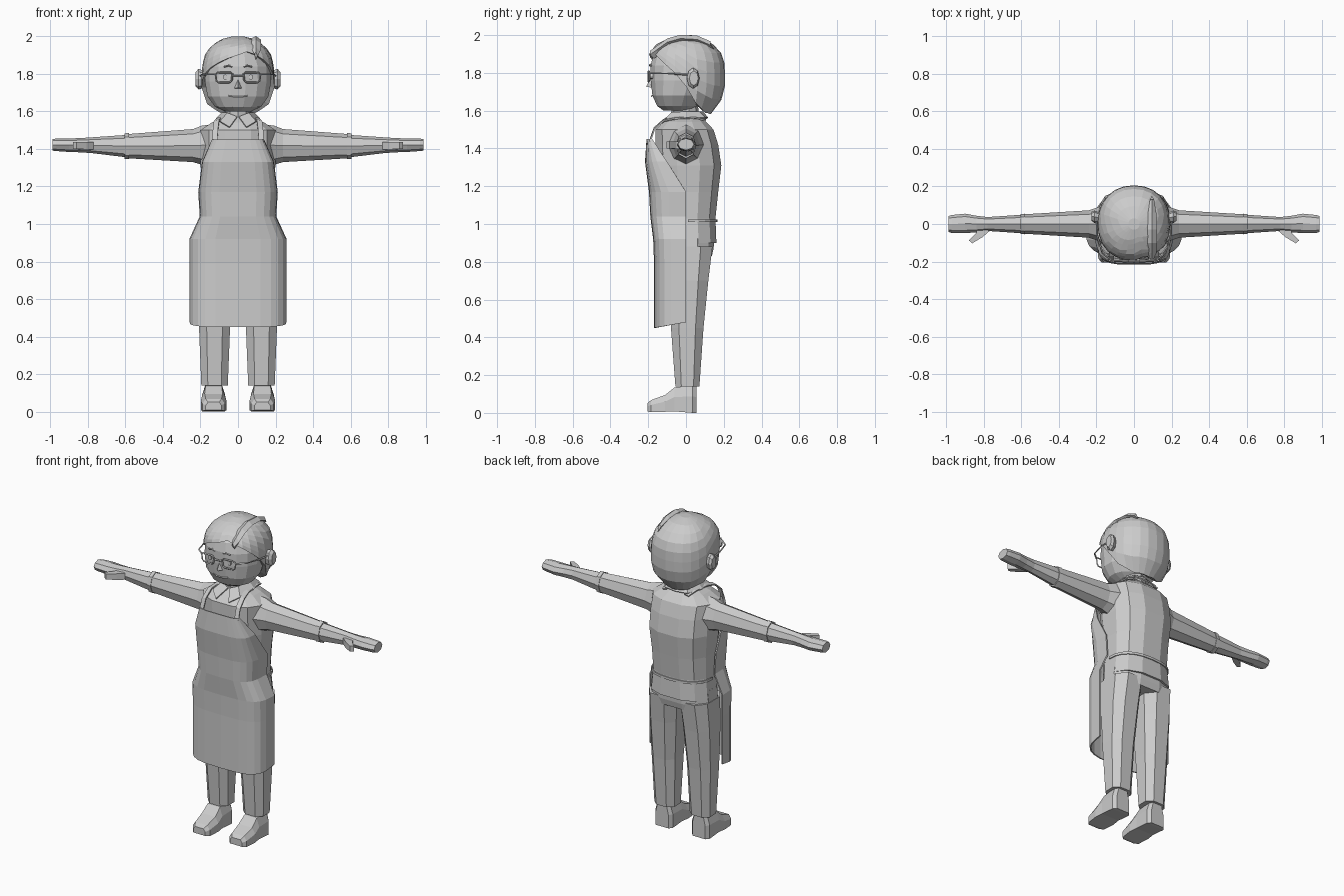
import bpy, bmesh, math
from mathutils import Vector

grey = bpy.data.materials.new("plain_grey")
grey.diffuse_color = (0.6, 0.6, 0.6, 1)


def make(name, verts, faces, closed=True):
    me = bpy.data.meshes.new(name)
    me.from_pydata([tuple(v) for v in verts], [], faces)
    bm = bmesh.new()
    bm.from_mesh(me)
    bmesh.ops.remove_doubles(bm, verts=bm.verts, dist=0.0003)
    bmesh.ops.recalc_face_normals(bm, faces=bm.faces)
    bm.to_mesh(me)
    bm.free()
    me.materials.append(grey)
    ob = bpy.data.objects.new(name, me)
    bpy.context.collection.objects.link(ob)
    return ob


def loft(name, rings, wrap=True, caps=True):
    n = len(rings[0])
    verts = [p for r in rings for p in r]
    faces = []
    for i in range(len(rings) - 1):
        for j in range(n if wrap else n - 1):
            k = (j + 1) % n
            faces.append((i * n + j, i * n + k, (i + 1) * n + k, (i + 1) * n + j))
    if caps:
        faces += [tuple(range(n)), tuple(range(len(verts) - n, len(verts)))]
    return make(name, verts, faces)


def power(v, e):
    return math.copysign(abs(v) ** (2 / e), v)


def ring(z, hw, yf, yb, n=12, e=2.5, cx=0, turn=0.5):
    """Rounded-box outline at height z."""
    cy, hy = (yf + yb) / 2, (yb - yf) / 2
    angles = [(j + turn) * math.tau / n for j in range(n)]
    return [(cx + hw * power(math.cos(a), e), cy + hy * power(math.sin(a), e), z) for a in angles]


def tube(name, pts, r, cyclic=False):
    """Square bar swept along a path."""
    pts = [Vector(p) for p in pts]
    rings = []
    for i, p in enumerate(pts):
        a = pts[i - 1] if cyclic or i else p
        b = pts[(i + 1) % len(pts)] if cyclic or i < len(pts) - 1 else p
        d = (b - a).normalized()
        u = d.cross(Vector((0, 1, 0)) if abs(d.y) < 0.9 else Vector((0, 0, 1))).normalized()
        v = d.cross(u)
        rings.append([p + u * r, p + v * r, p - u * r, p - v * r])
    if cyclic:
        rings.append(rings[0])
    return loft(name, rings, caps=not cyclic)


def strip(name, pairs, thick):
    """Thin plate from left and right edge points."""
    ob = loft(name, pairs, wrap=False, caps=False)
    m = ob.modifiers.new("thickness", 'SOLIDIFY')
    m.thickness = thick
    m.offset = 0
    return ob


# shirt body
loft("shirt", [ring(*r) for r in (
    (0.90, 0.205, -0.13, 0.165), (1.03, 0.19, -0.14, 0.16), (1.17, 0.192, -0.15, 0.175),
    (1.31, 0.205, -0.165, 0.192), (1.42, 0.205, -0.165, 0.175), (1.50, 0.205, -0.165, 0.15),
    (1.54, 0.145, -0.125, 0.11), (1.57, 0.08, -0.085, 0.075))])

# trousers
loft("hips", [ring(*r) for r in (
    (0.83, 0.205, -0.11, 0.14), (0.87, 0.21, -0.12, 0.15), (0.95, 0.2, -0.13, 0.155))])

# neck
loft("neck", [ring(1.54, 0.075, -0.075, 0.075, 10, 2), ring(1.65, 0.07, -0.08, 0.06, 10, 2)])

# head
HEAD = ((1.60, 0.07, -0.12, 0.03), (1.625, 0.125, -0.155, 0.06), (1.68, 0.165, -0.18, 0.1),
        (1.76, 0.18, -0.19, 0.15), (1.84, 0.178, -0.19, 0.16), (1.90, 0.155, -0.175, 0.15),
        (1.95, 0.11, -0.12, 0.11))
loft("head", [ring(*r, n=16, e=2.2) for r in HEAD])

# bobbed hair: each column runs from the crown to the hairline
HAIR = ((2.0, 0.03, -0.03, 0.03), (1.985, 0.09, -0.09, 0.09), (1.95, 0.143, -0.16, 0.145),
        (1.90, 0.178, -0.195, 0.19), (1.84, 0.192, -0.2, 0.207), (1.72, 0.195, -0.19, 0.205),
        (1.65, 0.18, -0.17, 0.185), (1.58, 0.11, -0.1, 0.13))
LINE = ((0, 1.92), (25, 1.895), (50, 1.85), (75, 1.79), (92, 1.72), (100, 1.65), (130, 1.59), (181, 1.58))


def lerp_table(table, x):
    for a, b in zip(table, table[1:]):
        if min(a[0], b[0]) <= x <= max(a[0], b[0]):
            t = (x - a[0]) / (b[0] - a[0])
            return [p + (q - p) * t for p, q in zip(a, b)]
    return list(table[-1])


def hair_point(a, z, grow=0.0):
    _, hw, yf, yb = lerp_table(HAIR, z)
    s, c = math.sin(a), -math.cos(a)
    return ((hw + grow) * power(s, 2.2), ((yb if c > 0 else -yf) + grow) * power(c, 2.2), z)


cols, rows = 24, 8
columns = []
for j in range(cols):
    a = j * math.tau / cols
    deg = math.degrees((a + math.pi) % math.tau - math.pi)
    part = abs(deg - 20 * max(0, 1 - abs(deg) / 90))
    low = lerp_table(LINE, part)[1]
    col = [hair_point(a, 2.0 - (2.0 - low) * (i / rows) ** 1.5) for i in range(rows + 1)]
    x, y, z = col[-1]
    back = part > 95
    col.append((x * (0.5 if back else 0.85), y * (0.5 if back else 0.85), z + (0.045 if back else 0)))
    columns.append(col)
loft("hair", [[c[i] for c in columns] for i in range(rows + 2)])

# raised lock beside the parting
lock = []
for y, z, w in ((0.13, 1.955, 0.01), (0.06, 1.985, 0.02), (-0.03, 1.99, 0.024), (-0.10, 1.97, 0.024),
                (-0.155, 1.93, 0.02), (-0.19, 1.905, 0.008)):
    cx = 0.095
    lock.append([(cx - w, y, z), (cx, y, z + 0.012), (cx + w * 1.2, y, z - 0.008), (cx, y + 0.02, z - 0.03)])
loft("hair_lock", lock)

# face
make("nose", [(-0.022, -0.18, 1.722), (0.022, -0.18, 1.722), (0, -0.212, 1.727), (0, -0.185, 1.775)],
     [(0, 1, 2), (0, 2, 3), (1, 3, 2), (0, 3, 1)])
tube("mouth", [(-0.05, -0.174, 1.683), (-0.02, -0.182, 1.677), (0.02, -0.182, 1.677), (0.05, -0.174, 1.683)], 0.004)
tube("glasses_bridge", [(-0.03, -0.2, 1.79), (0.03, -0.2, 1.79)], 0.005)

# apron: open sheet wrapped round the front
apron = []
for z, hw, ys, yf, drop in ((1.45, 0.135, -0.18, -0.205, 0), (1.33, 0.188, -0.10, -0.213, 0),
                            (1.17, 0.208, 0, -0.192, 0), (1.04, 0.2, 0, -0.185, 0),
                            (0.92, 0.255, 0, -0.17, 0), (0.79, 0.255, 0, -0.165, 0),
                            (0.48, 0.255, 0, -0.165, 0.03)):
    row = []
    for j in range(13):
        a = math.pi * (j / 12 - 0.5)
        c = power(math.cos(a), 3.6)
        row.append((hw * power(math.sin(a), 3.6), ys + (yf - ys) * c, z - drop * c))
    apron.append(row)
ob = loft("apron", apron, wrap=False, caps=False)
m = ob.modifiers.new("thickness", 'SOLIDIFY')
m.thickness = 0.008
m.offset = 0

# apron tie across the back
tie = []
for j in range(13):
    a = math.pi * j / 12
    x, y = 0.196 * power(math.cos(a), 2.5), 0.153 * power(math.sin(a), 2.5) + 0.01
    tie.append([(x, y, 1.01), (x, y, 1.025)])
strip("apron_tie", tie, 0.006)

for s, side in ((-1, "left"), (1, "right")):
    # trouser leg
    loft(side + "_leg", [ring(z, hw, yf, yb, 8, 2.6, s * cx) for z, cx, hw, yf, yb in (
        (0.14, 0.125, 0.075, -0.06, 0.075), (0.45, 0.125, 0.088, -0.085, 0.098),
        (0.70, 0.118, 0.1, -0.105, 0.125), (0.88, 0.108, 0.104, -0.12, 0.148))])
    # shoe
    shoe = []
    for y, w, z0, z1 in ((-0.205, 0.042, 0.008, 0.05), (-0.185, 0.06, 0.004, 0.068), (-0.11, 0.068, 0.006, 0.095),
                         (-0.06, 0.062, 0.008, 0.135), (0.035, 0.062, 0, 0.145), (0.056, 0.045, 0, 0.14)):
        x, zm = s * 0.13, z0 + (z1 - z0) * 0.6
        shoe.append([(x - w, y, z0), (x + w, y, z0), (x + w, y, zm), (x + w * 0.7, y, z1),
                     (x - w * 0.7, y, z1), (x - w, y, zm)])
    loft(side + "_shoe", shoe)

    # sleeve, cuff and hand share one eight-sided outline
    def limb(name, sections):
        loft(name, [[(s * x, yc + hy * math.cos(k * math.pi / 4), zc + hz * math.sin(k * math.pi / 4))
                     for k in range(8)] for x, yc, hy, zc, hz in sections])
    limb(side + "_sleeve", ((0.14, 0, 0.11, 1.42, 0.11), (0.19, 0, 0.09, 1.42, 0.105),
                            (0.24, 0, 0.073, 1.418, 0.088), (0.58, 0, 0.052, 1.415, 0.065)))
    limb(side + "_cuff", ((0.58, 0, 0.055, 1.415, 0.07), (0.605, 0, 0.053, 1.415, 0.068)))
    limb(side + "_hand", ((0.59, 0, 0.05, 1.415, 0.06), (0.78, 0, 0.037, 1.42, 0.042),
                          (0.84, 0, 0.044, 1.42, 0.038), (0.90, 0.003, 0.052, 1.42, 0.036),
                          (0.97, 0, 0.048, 1.422, 0.033), (0.99, 0, 0.042, 1.422, 0.031)))
    # thumb
    loft(side + "_thumb", [[(s * (x + dx), y + dy, 1.418 + h) for dx, dy, h in (
        (-w, -w * 0.6, -0.02), (w, w * 0.6, -0.02), (w, w * 0.6, 0.02), (-w, -w * 0.6, 0.02))]
        for x, y, w in ((0.80, -0.02, 0.03), (0.825, -0.06, 0.017))]
        + [[(s * x, y, z) for x, y, z in ((0.862, -0.103, 1.4), (0.88, -0.088, 1.4),
                                          (0.88, -0.088, 1.436), (0.862, -0.103, 1.436))]])
    # shoulder strap
    strip(side + "_strap", [[(s * (x - 0.012), y, z + 0.003), (s * (x + 0.016), y, z - 0.003)] for x, y, z in (
        (0.122, -0.19, 1.44), (0.118, -0.168, 1.505), (0.112, -0.118, 1.55), (0.098, -0.05, 1.564),
        (0.09, 0.05, 1.566), (0.075, 0.105, 1.55))], 0.008)
    # collar flap
    strip(side + "_collar", [[(s * a, b, c), (s * d, e, f)] for a, b, c, d, e, f in (
        (0.004, -0.09, 1.575), (0.045, -0.155, 1.515)) and (
        (0.005, -0.092, 1.57, 0.045, -0.158, 1.515), (0.055, -0.075, 1.59, 0.095, -0.115, 1.545),
        (0.083, 0, 1.592, 0.115, 0, 1.56), (0.055, 0.07, 1.592, 0.08, 0.1, 1.56),
        (0, 0.088, 1.592, 0, 0.115, 1.56))], 0.008)
    # ear
    ear = []
    for x, g in ((0.17, 0.75), (0.21, 1), (0.226, 0.7)):
        ear.append([(s * x, 0.03 + 0.034 * g * math.cos(k * math.pi / 4) + (x - 0.17) * 0.2,
                     1.772 + 0.055 * g * math.sin(k * math.pi / 4)) for k in range(8)])
    loft(side + "_ear", ear)
    # eye, brow and glasses
    loft(side + "_eye", [[(s * 0.068 + 0.011 * math.cos(k * math.pi / 4), y, 1.783 + 0.015 * math.sin(k * math.pi / 4))
                          for k in range(8)] for y in (-0.175, -0.188)])
    tube(side + "_brow", [(s * 0.03, -0.19, 1.838), (s * 0.05, -0.19, 1.845), (s * 0.075, -0.185, 1.838)], 0.005)
    tube(side + "_rim", [(s * x, y, z) for x, y, z in (
        (0.03, -0.2, 1.80), (0.04, -0.2, 1.808), (0.11, -0.196, 1.808), (0.12, -0.194, 1.798),
        (0.115, -0.194, 1.763), (0.105, -0.196, 1.755), (0.045, -0.2, 1.755), (0.033, -0.2, 1.765))], 0.005, True)
    tube(side + "_temple", [(s * 0.12, -0.194, 1.798), (s * 0.168, -0.155, 1.798),
                            (s * 0.196, -0.06, 1.795), (s * 0.2, 0.02, 1.79)], 0.005)
